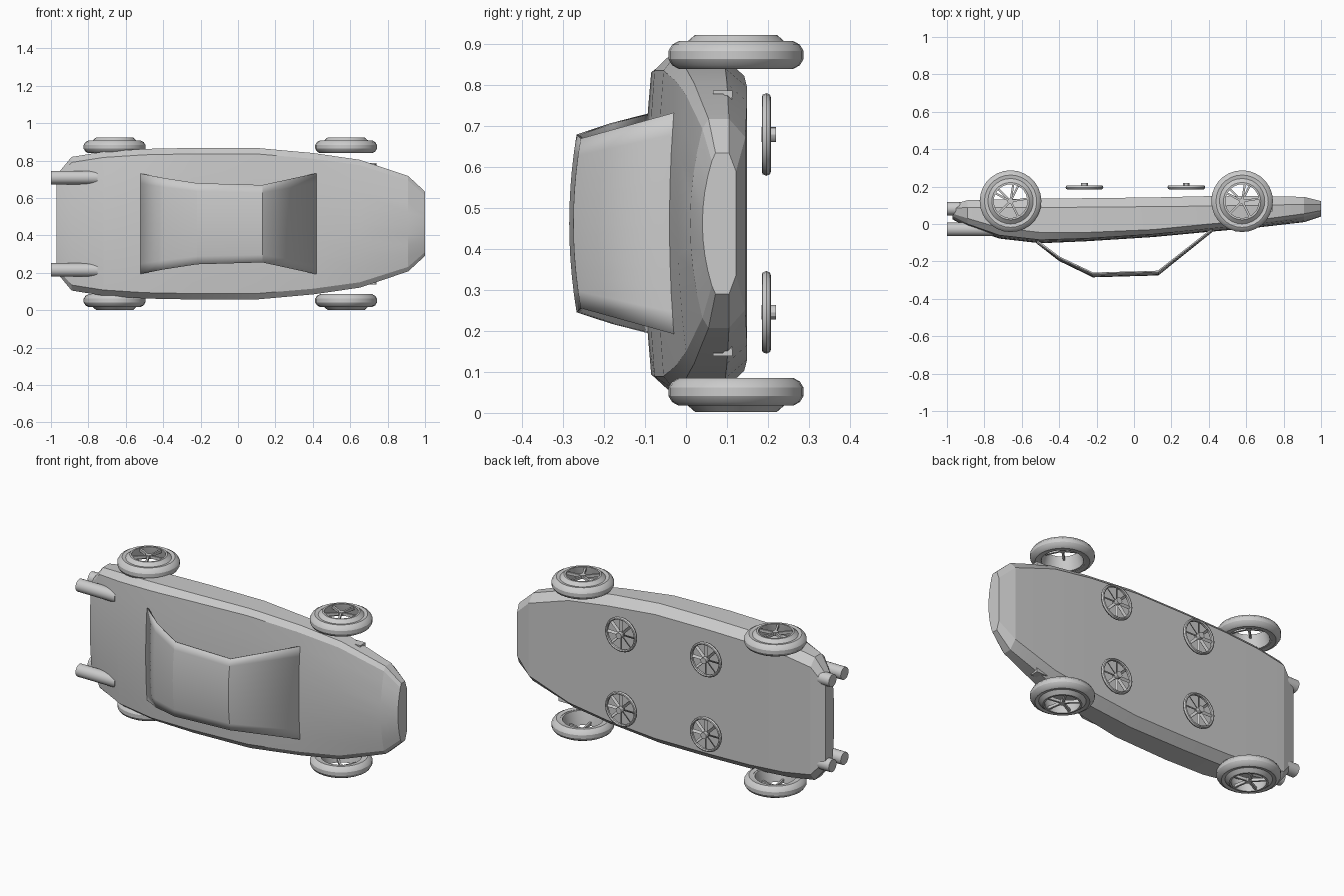
import bpy, bmesh, math
from mathutils import Matrix, Vector

if "Cube" in bpy.data.objects:
    bpy.data.objects.remove(bpy.data.objects["Cube"])

ZC = 0.4625  # centre of the car's width (the car lies on its side, roof towards -y)


def finish(bm, name, smooth=None):
    bmesh.ops.recalc_face_normals(bm, faces=bm.faces)
    me = bpy.data.meshes.new(name)
    bm.to_mesh(me)
    bm.free()
    ob = bpy.data.objects.new(name, me)
    bpy.context.collection.objects.link(ob)
    if smooth:
        bpy.context.view_layer.objects.active = ob
        ob.select_set(True)
        bpy.ops.object.shade_smooth_by_angle(angle=math.radians(smooth))
        ob.select_set(False)
    return ob


def loft(bm, sections, closed=True):
    rows = [[bm.verts.new(p) for p in s] for s in sections]
    n = len(rows[0])
    for a, b in zip(rows, rows[1:]):
        for i in range(n if closed else n - 1):
            j = (i + 1) % n
            bm.faces.new((a[i], a[j], b[j], b[i]))
    return rows


def lathe(bm, profile, matrix, segs=28):
    """Revolve a closed (radius, height) profile around local z."""
    rings = []
    for k in range(segs + 1):
        a = 2 * math.pi * k / segs
        rings.append([matrix @ Vector((r * math.cos(a), r * math.sin(a), h)) for r, h in profile])
    loft(bm, rings)
    bmesh.ops.remove_doubles(bm, verts=bm.verts, dist=1e-5)


def box(bm, matrix, size):
    bmesh.ops.create_cube(bm, size=1, matrix=matrix @ Matrix.Diagonal((*size, 1)))


def cylinder(bm, matrix, r, depth, segs=20):
    bmesh.ops.create_cone(bm, cap_ends=True, segments=segs, radius1=r, radius2=r,
                          depth=depth, matrix=matrix)


# Body: stations of x, crown y, shoulder y, widest y, sill y, floor y, half width
stations = [
    (-0.97, 0.025, 0.04, 0.055, 0.085, 0.105, 0.26),
    (-0.89, -0.02, 0.00, 0.03, 0.088, 0.127, 0.357),
    (-0.72, -0.078, -0.06, -0.02, 0.088, 0.132, 0.385),
    (-0.50, -0.103, -0.085, -0.045, 0.088, 0.135, 0.40),
    (-0.25, -0.092, -0.077, -0.045, 0.09, 0.138, 0.405),
    (0.10, -0.07, -0.055, -0.03, 0.093, 0.142, 0.405),
    (0.40, -0.042, -0.025, 0.00, 0.096, 0.149, 0.378),
    (0.65, -0.02, 0.00, 0.02, 0.10, 0.149, 0.342),
    (0.91, 0.01, 0.04, 0.055, 0.105, 0.145, 0.255),
    (1.00, 0.04, 0.063, 0.072, 0.105, 0.122, 0.172),
]
bm = bmesh.new()
sections = []
for x, yt, ys, ym, yl, yb, w in stations:
    sh = w - 0.015 - 0.05 * max(0, w - 0.07) 
    half = [(yb, w - 0.045), (yl, w), (ym, w), (ys, sh)]
    half += [(yt + (ys - yt) * t * t, sh * t) for t in (0.75, 0.5, 0.25)]
    ring = half + [(yt, 0)] + [(y, -z) for y, z in reversed(half)]
    sections.append([(x, y, ZC + z) for y, z in ring])
rows = loft(bm, sections)
bm.faces.new(rows[0])
bm.faces.new(rows[-1])
finish(bm, "body", 12)

# Roof shell: rear window, roof and windscreen as one thin open-sided strip
bm = bmesh.new()
roof = [(-0.52, -0.105, 0.268, 0.012), (-0.40, -0.198, 0.245, 0.016), (-0.22, -0.285, 0.217, 0.018),
        (0.13, -0.275, 0.207, 0.018), (0.42, -0.042, 0.270, 0.012)]
sections = []
for x, y, w, crown in roof:
    ts = [i / 5 for i in range(-5, 6)]
    sections.append([(x, y + crown * t * t, ZC + w * t) for t in ts])
loft(bm, sections, closed=False)
shell = finish(bm, "roof_shell", 12)
for p in shell.data.polygons:
    if p.normal.y > 0:
        p.flip()
solid = shell.modifiers.new("thickness", "SOLIDIFY")
solid.thickness = 0.008

# Road wheels: local +z is the outer side
tyre = [(0.118, -0.03), (0.14, -0.034), (0.156, -0.025), (0.165, -0.01), (0.165, 0.01),
        (0.156, 0.025), (0.14, 0.034), (0.118, 0.03)]
rim = [(0.118, -0.028), (0.122, 0.03), (0.10, 0.049), (0.09, 0.049), (0.092, 0.035), (0.108, -0.028)]
for xname, x in (("rear", -0.66), ("front", 0.578)):
    for sname, side in (("left", 1), ("right", -1)):
        place = Matrix.Translation((x, 0.122, ZC + side * 0.411))
        if side < 0:
            place = place @ Matrix.Rotation(math.pi, 4, 'X')
        bm = bmesh.new()
        lathe(bm, tyre, place)
        finish(bm, f"{xname}_{sname}_tyre", 30)
        bm = bmesh.new()
        lathe(bm, rim, place)
        for k in range(5):
            turn = place @ Matrix.Rotation(2 * math.pi * k / 5 + 0.15, 4, 'Z')
            box(bm, turn @ Matrix.Translation((0.053, 0, 0.036)), (0.09, 0.011, 0.016))
        cylinder(bm, place @ Matrix.Translation((0, 0, 0.037)), 0.016, 0.02, 10)
        finish(bm, f"{xname}_{sname}_rim", 30)

# Lift fans hovering below the floor: ring, hub and pitched blades around the y axis
fan_ring = [(0.086, -0.006), (0.091, -0.011), (0.097, -0.009), (0.101, 0), (0.097, 0.009),
            (0.091, 0.011), (0.086, 0.006)]
for xname, x in (("rear", -0.265), ("front", 0.28)):
    for sname, side in (("left", 1), ("right", -1)):
        place = Matrix.Translation((x, 0.196, ZC + side * 0.217)) @ Matrix.Rotation(-math.pi / 2, 4, 'X')
        bm = bmesh.new()
        lathe(bm, fan_ring, place, 24)
        cylinder(bm, place @ Matrix.Translation((0, 0, 0.006)), 0.018, 0.036, 12)
        for k in range(8):
            blade = place @ Matrix.Rotation(math.pi * k / 4, 4, 'Z') @ Matrix.Translation((0.05, 0, 0))
            box(bm, blade @ Matrix.Rotation(0.6, 4, 'X'), (0.078, 0.016, 0.003))
        finish(bm, f"{xname}_{sname}_lift_fan", 30)

# Exhaust pipes: two stacked on each side of the tail
for row, y in (("upper", -0.028), ("lower", 0.082)):
    for sname, side in (("left", 1), ("right", -1)):
        bm = bmesh.new()
        cylinder(bm, Matrix.Translation((-0.875, y, ZC + side * 0.247)) @ Matrix.Rotation(math.pi / 2, 4, 'Y'),
                 0.036, 0.25)
        finish(bm, f"{row}_{sname}_exhaust", 30)

# Small side fins just behind the nose
for sname, side in (("left", 1), ("right", -1)):
    bm = bmesh.new()
    tri = [(0.066, 0.324), (0.114, 0.324), (0.112, 0.296), (0.09, 0.316), (0.066, 0.316)]
    rows = loft(bm, [[(x, y, ZC + side * z) for y, z in tri] for x in (0.65, 0.74)])
    bm.faces.new(rows[0])
    bm.faces.new(rows[1])
    finish(bm, f"{sname}_side_fin")
